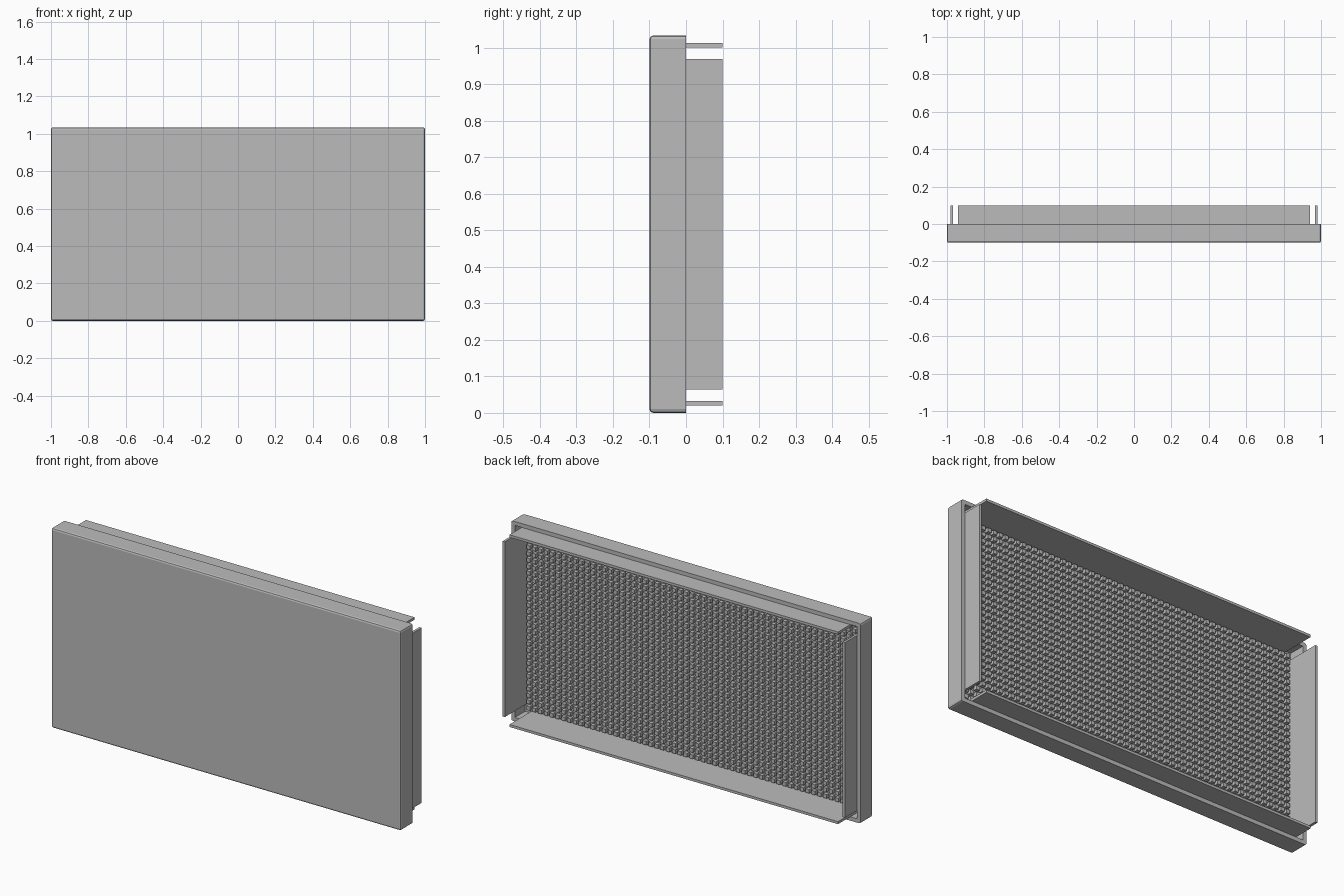
import bpy
import bmesh
from mathutils import Matrix, Vector

cube = bpy.data.objects.get("Cube")
if cube:
    bpy.data.objects.remove(cube, do_unlink=True)

WIDTH, HEIGHT, DEPTH = 2.0, 1.034, 0.1   # tray outer size
WALL = 0.02                              # rim width
FLOOR_Y = -0.085                         # inner floor of the tray
LIP = 0.013                              # lip thickness
PITCH = 0.0333                           # stud spacing

grey = bpy.data.materials.new("plain grey")
grey.use_nodes = True
grey.diffuse_color = (0.5, 0.5, 0.5, 1)
grey.node_tree.nodes["Principled BSDF"].inputs["Base Color"].default_value = (0.5, 0.5, 0.5, 1)


def add_box(bm, low, high):
    low, high = Vector(low), Vector(high)
    matrix = Matrix.Translation((low + high) / 2) @ Matrix.Diagonal((*(high - low), 1))
    return bmesh.ops.create_cube(bm, size=1, matrix=matrix)["verts"]


def finish(bm, name):
    bmesh.ops.recalc_face_normals(bm, faces=bm.faces)
    mesh = bpy.data.meshes.new(name)
    bm.to_mesh(mesh)
    bm.free()
    mesh.materials.append(grey)
    obj = bpy.data.objects.new(name, mesh)
    bpy.context.collection.objects.link(obj)
    return obj


def box(name, low, high):
    bm = bmesh.new()
    add_box(bm, low, high)
    return finish(bm, name)


# Tray: softened outer edges, hollowed from the back
bm = bmesh.new()
add_box(bm, (-WIDTH / 2, -DEPTH, 0), (WIDTH / 2, 0, HEIGHT))
outer = [e for e in bm.edges if any(v.co.y < -0.01 for v in e.verts)]
bmesh.ops.bevel(bm, geom=outer, offset=0.01, segments=2, profile=0.5, affect='EDGES')
bm.normal_update()
back = max(bm.faces, key=lambda f: f.normal.y * f.calc_area())
bmesh.ops.inset_region(bm, faces=[back], thickness=WALL, use_even_offset=True)
hollow = bmesh.ops.extrude_face_region(bm, geom=[back])["geom"]
moved = [g for g in hollow if isinstance(g, bmesh.types.BMVert)]
bmesh.ops.translate(bm, verts=moved, vec=(0, FLOOR_Y, 0))
if back.is_valid:
    bmesh.ops.delete(bm, geom=[back], context='FACES_ONLY')
finish(bm, "tray")

# Lips standing out behind the tray, stopping short of the corners
for name, z in (("bottom_lip", WALL), ("top_lip", HEIGHT - WALL - LIP)):
    box(name, (-0.94, FLOOR_Y, z), (0.94, DEPTH, z + LIP))
for name, x in (("right_lip", -WIDTH / 2 + WALL), ("left_lip", WIDTH / 2 - WALL - LIP)):
    box(name, (x, FLOOR_Y, 0.064), (x + LIP, DEPTH, HEIGHT - 0.064))

# Grid of small square studs on the tray floor
columns = int((WIDTH - 2 * WALL) / PITCH)
rows = int((HEIGHT - 2 * WALL) / PITCH)
size = PITCH * 0.6
x0 = -(columns - 1) * PITCH / 2 - size / 2
z0 = HEIGHT / 2 - (rows - 1) * PITCH / 2 - size / 2
studs = box("floor_studs", (x0, FLOOR_Y - 0.002, z0), (x0 + size, FLOOR_Y + 0.02, z0 + size))
for label, count, offset in (("columns", columns, (PITCH, 0, 0)), ("rows", rows, (0, 0, PITCH))):
    array = studs.modifiers.new(label, 'ARRAY')
    array.count = count
    array.use_relative_offset = False
    array.use_constant_offset = True
    array.constant_offset_displace = offset
